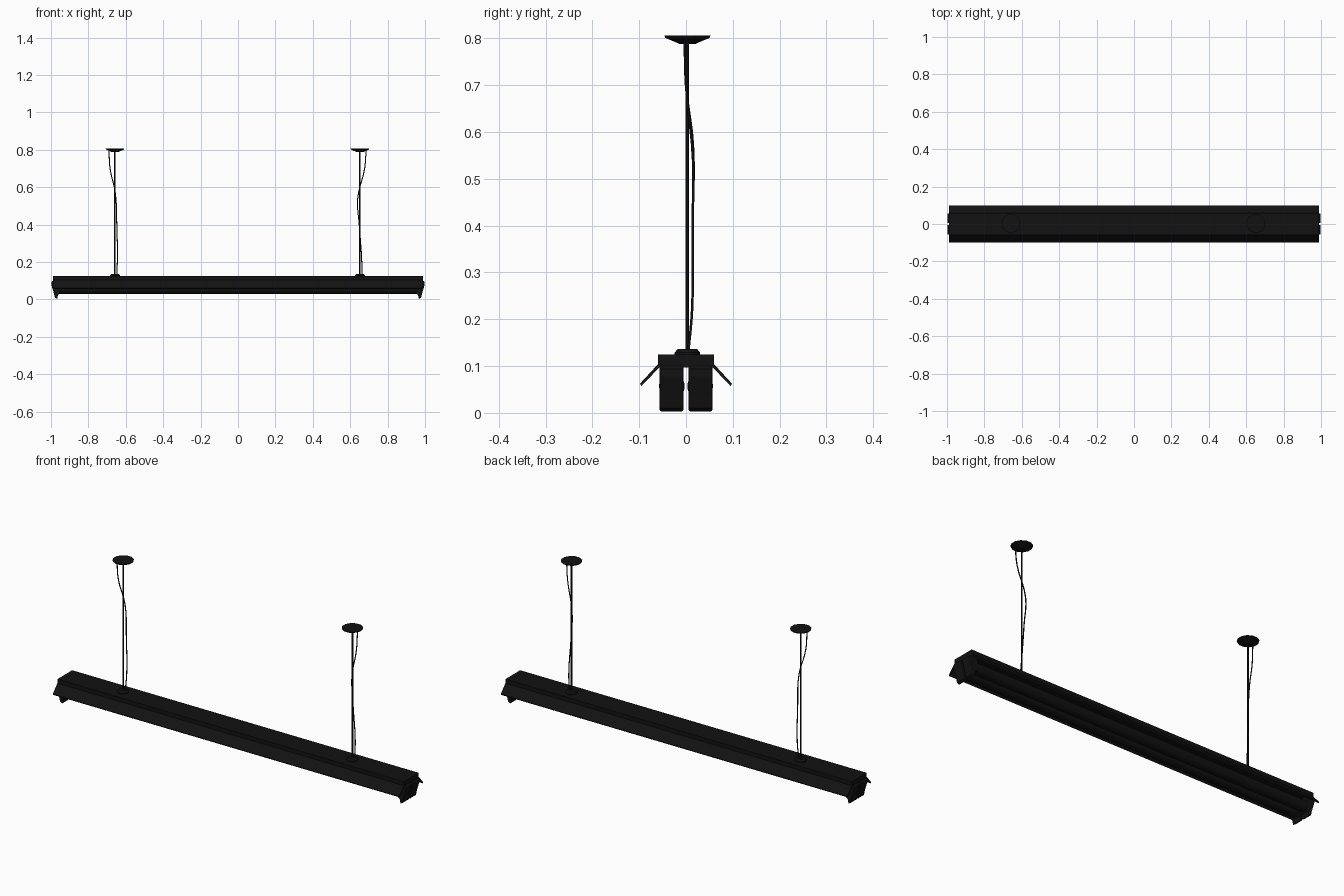
import bpy, bmesh, math
from mathutils import Vector

if "Cube" in bpy.data.objects:
    bpy.data.objects.remove(bpy.data.objects["Cube"])

black = bpy.data.materials.new("black_metal")
black.diffuse_color = (0.006, 0.006, 0.006, 1)
black.use_nodes = True
black.node_tree.nodes["Principled BSDF"].inputs["Base Color"].default_value = black.diffuse_color


def finish(bm, name, smooth=False):
    bmesh.ops.recalc_face_normals(bm, faces=bm.faces)
    mesh = bpy.data.meshes.new(name)
    bm.to_mesh(mesh)
    bm.free()
    ob = bpy.data.objects.new(name, mesh)
    bpy.context.collection.objects.link(ob)
    mesh.materials.append(black)
    if smooth:
        bpy.ops.object.select_all(action='DESELECT')
        bpy.context.view_layer.objects.active = ob
        ob.select_set(True)
        bpy.ops.object.shade_smooth_by_angle(angle=math.radians(40))
    return ob


def extrude(name, points, offset, bevel=0):
    """Close a planar outline and sweep it along offset."""
    bm = bmesh.new()
    face = bm.faces.new([bm.verts.new(p) for p in points])
    new = bmesh.ops.extrude_face_region(bm, geom=[face])['geom']
    bmesh.ops.translate(bm, vec=Vector(offset),
                        verts=[v for v in new if isinstance(v, bmesh.types.BMVert)])
    if bevel:
        caps = [e for e in bm.edges if abs((e.verts[0].co - e.verts[1].co).normalized().dot(
            Vector(offset).normalized())) < 0.5]
        bmesh.ops.bevel(bm, geom=caps, offset=bevel, segments=2, affect='EDGES', profile=0.5)
    return finish(bm, name)


def lathe(name, profile, center, sides, axis='Z', smooth=False):
    """Stack rings of (radius, height) and cap both ends."""
    bm = bmesh.new()
    rings = []
    for r, h in profile:
        ring = []
        for i in range(sides):
            a = 2 * math.pi * (i + 0.5) / sides
            p = (r * math.cos(a), r * math.sin(a), h)
            if axis == 'X':
                p = (h, p[0], p[1])
            ring.append(bm.verts.new(Vector(p) + Vector(center)))
        rings.append(ring)
    for a, b in zip(rings, rings[1:]):
        for i in range(sides):
            j = (i + 1) % sides
            bm.faces.new((a[i], a[j], b[j], b[i]))
    bm.faces.new(rings[0][::-1])
    bm.faces.new(rings[-1])
    return finish(bm, name, smooth)


def cable(name, points, radius):
    cu = bpy.data.curves.new(name, 'CURVE')
    cu.dimensions = '3D'
    cu.bevel_depth = radius
    cu.bevel_resolution = 1
    cu.resolution_u = 5
    sp = cu.splines.new('BEZIER')
    sp.bezier_points.add(len(points) - 1)
    for bp, p in zip(sp.bezier_points, points):
        bp.co = p
        bp.handle_left_type = bp.handle_right_type = 'AUTO'
    cu.materials.append(black)
    bpy.context.collection.objects.link(bpy.data.objects.new(name, cu))


# Housing channel with flared reflector wings, one section along x
half = [(0.06, 0.125), (0.06, 0.104), (0.094, 0.067), (0.098, 0.062),
        (0.095, 0.057), (0.091, 0.062), (0.057, 0.097)]
section = half + [(-y, z) for y, z in reversed(half)]
extrude("housing", [(-0.99, y, z) for y, z in section], (1.98, 0, 0))

# Twin tubes and the sockets that hold them
socket = [(0.952, 0.1), (0.99, 0.1), (0.998, 0.094), (0.998, 0.078),
          (0.985, 0.035), (0.979, 0.01), (0.967, 0.003), (0.962, 0.025), (0.952, 0.032)]
for s, side in ((-1, "front"), (1, "back")):
    lathe(f"{side}_tube", [(0.022, -0.965), (0.0275, -0.96), (0.0275, 0.96), (0.022, 0.965)],
          (0, s * 0.03, 0.057), 20, 'X', True)
    for e, end in ((-1, "left"), (1, "right")):
        y0 = s * 0.031 - 0.026
        extrude(f"{side}_{end}_socket", [(e * x, y0, z) for x, z in socket],
                (0, 0.052, 0), 0.004)

# Suspension: mounting boss, rod and ceiling canopy at each side
for x, end in ((-0.658, "left"), (0.652, "right")):
    lathe(f"{end}_boss", [(0.028, 0.122), (0.028, 0.129), (0.021, 0.137)], (x, 0.003, 0), 12)
    lathe(f"{end}_rod", [(0.0042, 0.13), (0.0042, 0.795)], (x, 0.003, 0), 8)
    lathe(f"{end}_canopy", [(0.018, 0.788), (0.024, 0.791), (0.049, 0.801), (0.051, 0.806)],
          (x, 0.003, 0), 12)

# Slack power cables
cable("left_cable", [(-0.69, -0.003, 0.797), (-0.684, 0, 0.70), (-0.656, 0.015, 0.57),
                     (-0.648, 0.014, 0.40), (-0.645, 0.013, 0.22), (-0.648, 0.005, 0.13)], 0.0028)
cable("right_cable", [(0.685, -0.003, 0.797), (0.677, 0, 0.70), (0.64, 0.015, 0.54),
                      (0.648, 0.014, 0.40), (0.661, 0.013, 0.22), (0.663, 0.005, 0.13)], 0.0028)
